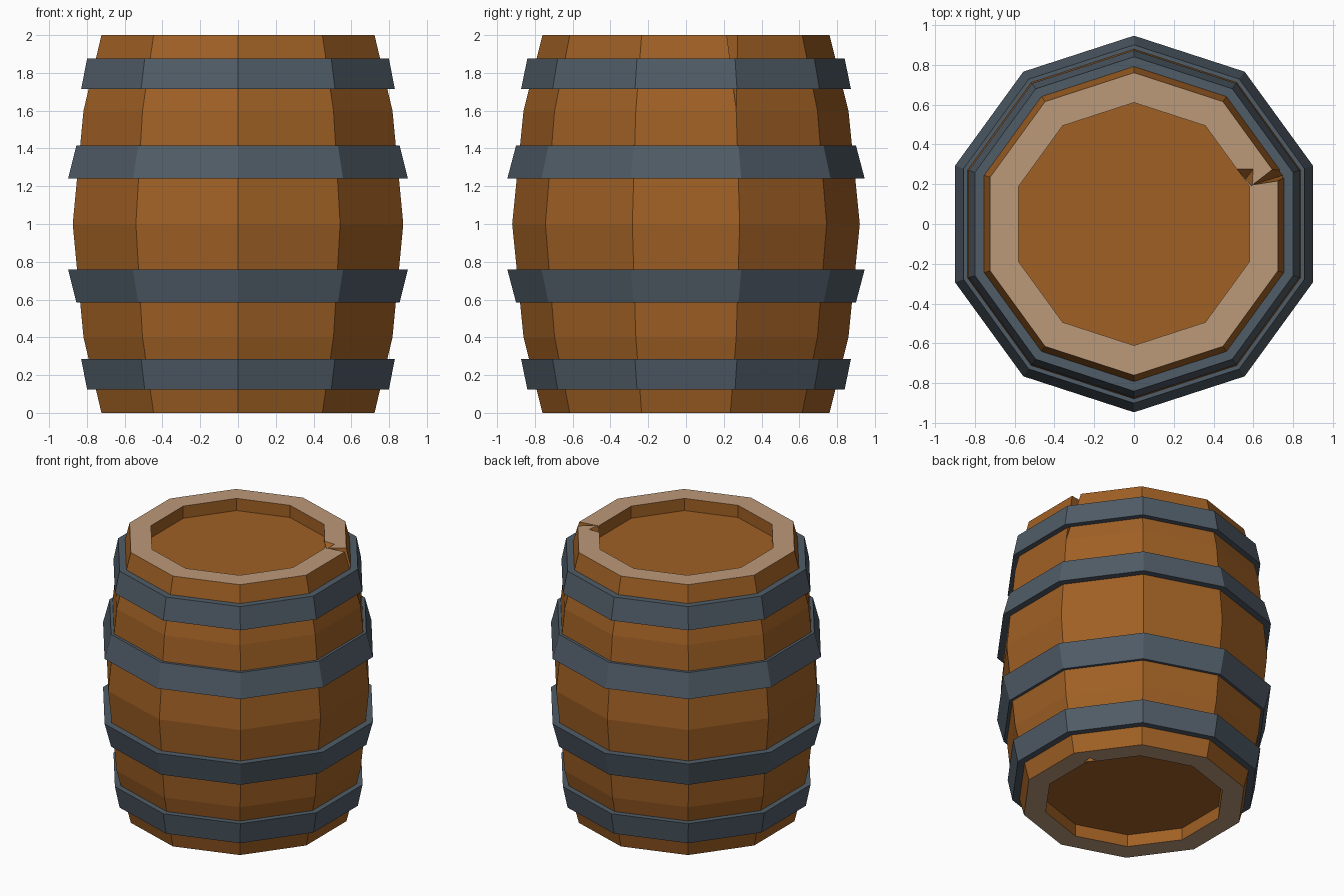
import bpy, bmesh, math
from mathutils import Vector

if "Cube" in bpy.data.objects:
    bpy.data.objects.remove(bpy.data.objects["Cube"])

SIDES = 10


def material(name, rgb):
    m = bpy.data.materials.new(name)
    m.diffuse_color = (*rgb, 1)
    m.use_nodes = True
    m.node_tree.nodes["Principled BSDF"].inputs["Base Color"].default_value = m.diffuse_color
    return m


wood = material("brown wood", (0.35, 0.117, 0.018))
cut_wood = material("pale cut wood", (0.50, 0.32, 0.19))
iron = material("slate iron", (0.08, 0.107, 0.135))


def finish(name, bm, mats):
    bmesh.ops.recalc_face_normals(bm, faces=bm.faces)
    mesh = bpy.data.meshes.new(name)
    bm.to_mesh(mesh)
    bm.free()
    for m in mats:
        mesh.materials.append(m)
    ob = bpy.data.objects.new(name, mesh)
    bpy.context.collection.objects.link(ob)
    return ob


def lathe(name, profile, mats, closed=False):
    """Ten-sided turned shape from (radius, z) points, corners on the y axis."""
    bm = bmesh.new()
    rings = []
    for r, z in profile:
        rings.append([bm.verts.new((r * math.cos(a), r * math.sin(a), z))
                      for a in (math.radians(90 + 36 * k) for k in range(SIDES))])
    pairs = list(zip(rings, rings[1:]))
    if closed:
        pairs.append((rings[-1], rings[0]))
    else:
        bm.faces.new(rings[0])
        bm.faces.new(rings[-1])
    for a, b in pairs:
        for k in range(SIDES):
            j = (k + 1) % SIDES
            bm.faces.new((a[k], a[j], b[j], b[k]))
    return finish(name, bm, mats)


# barrel body with recessed heads at both ends
body = lathe("barrel_body", [(0.61, 0.09), (0.61, 0), (0.76, 0), (0.86, 0.4), (0.92, 1),
                             (0.86, 1.6), (0.76, 2), (0.61, 2), (0.61, 1.91)],
             [wood, cut_wood])
for p in body.data.polygons:
    if abs(p.normal.z) > 0.9 and abs(p.center.z - 1) > 0.98:
        p.material_index = 1


def carve(points):
    """Cut a four-cornered wedge out of the body."""
    bm = bmesh.new()
    bmesh.ops.convex_hull(bm, input=[bm.verts.new(p) for p in points])
    cutter = finish("cutter", bm, [wood])
    cutter.hide_render = True
    mod = body.modifiers.new("carve", 'BOOLEAN')
    mod.operation = 'DIFFERENCE'
    mod.solver = 'EXACT'
    mod.object = cutter
    bpy.context.view_layer.objects.active = body
    bpy.ops.object.modifier_apply(modifier=mod.name)
    bpy.data.objects.remove(cutter)


# split in the rim at the top, and chips on the inner edges
apex = Vector((0.59, 0.195, 2.01))
carve([apex, apex + Vector((0.2, 0.155, 0)), apex + Vector((0.26, 0.04, 0)), (0.83, 0.27, 1.58)])
carve([(0.51, 0.285, 2.01), (0.605, 0.285, 2.01), (0.60, 0.185, 2.01), (0.55, 0.21, 1.93)])
carve([(0.54, 0.26, -0.01), (0.605, 0.26, -0.01), (0.60, 0.185, -0.01), (0.55, 0.21, 0.07)])

# iron hoops: (low z, high z, radius at low, radius at high, inner radii)
hoops = [("outer", 0.125, 0.285, 0.84, 0.873, 0.785, 0.825),
         ("middle", 0.585, 0.76, 0.90, 0.946, 0.87, 0.885)]
for name, z0, z1, r0, r1, i0, i1 in hoops:
    ring = [(i0, z0), (r0, z0), (r1, z1), (i1, z1)]
    lathe("lower_" + name + "_hoop", ring, [iron], True)
    lathe("upper_" + name + "_hoop", [(r, 2 - z) for r, z in ring], [iron], True)
